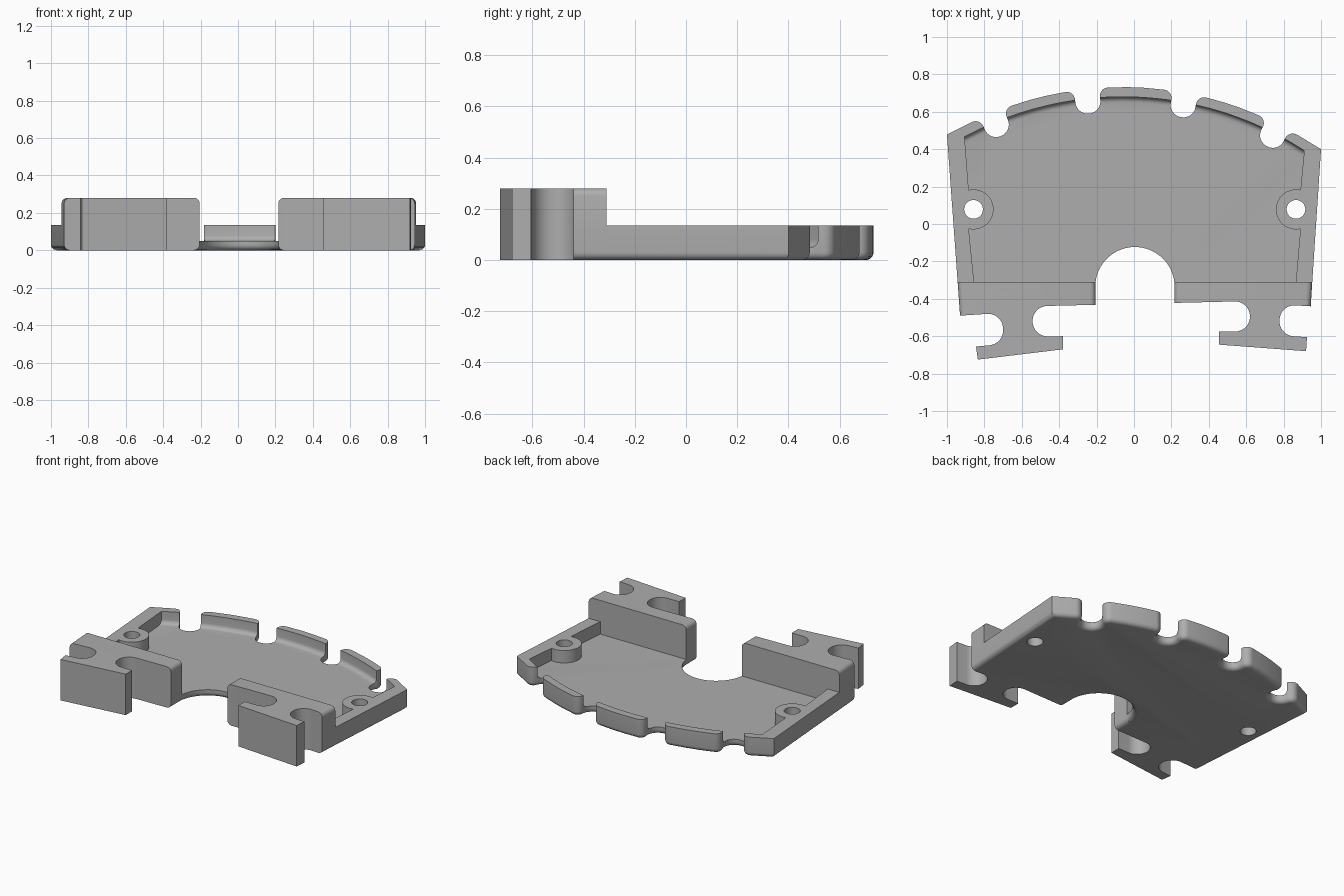
import bpy, bmesh
from math import radians, sin, cos
from mathutils import Vector

if "Cube" in bpy.data.objects:
    bpy.data.objects.remove(bpy.data.objects["Cube"])

grey = bpy.data.materials.new("plain grey")
grey.use_nodes = True
grey.diffuse_color = (0.42, 0.42, 0.42, 1)
grey.node_tree.nodes["Principled BSDF"].inputs["Base Color"].default_value = grey.diffuse_color

HUB = Vector((-0.06, -1.10))      # centre of the big back arc
RIM, TILT, FRONT = 1.832, 2.23, -0.31
WALL, FLOOR, TOP = 0.135, 0.05, 0.28
ROUND = 0.03


def rim(radius, deg, side=0.0):
    """Point at an angle from the arc axis, shifted sideways."""
    a = radians(deg + TILT)
    return HUB + Vector((sin(a), cos(a))) * radius + Vector((cos(a), -sin(a))) * side


def circle(x, y, r, start, end, n):
    angles = [radians(start + (end - start) * i / n) for i in range(n + 1)]
    return [Vector((x + r * cos(a), y + r * sin(a))) for a in angles]


def rounded(corners, n=8):
    """Turn (point, radius) corners into a filleted outline."""
    out = []
    for i, (p, r) in enumerate(corners):
        p = Vector(p)
        if not r:
            out.append(p)
            continue
        u = (Vector(corners[i - 1][0]) - p).normalized()
        v = (Vector(corners[(i + 1) % len(corners)][0]) - p).normalized()
        half = u.angle(v) / 2
        mid = p + (u + v).normalized() * (r / sin(half))
        a = p + u * (r * cos(half) / sin(half)) - mid
        b = p + v * (r * cos(half) / sin(half)) - mid
        w = a.angle(b)
        for k in range(n + 1):
            t = k / n
            out.append(mid + (a * sin((1 - t) * w) + b * sin(t * w)) / sin(w))
    return out


def prism(name, outline, z0, z1, soft=None):
    """Extrude an outline and round the edges picked by the soft rule."""
    bm = bmesh.new()
    face = bm.faces.new([bm.verts.new((p[0], p[1], z0)) for p in outline])
    ext = bmesh.ops.extrude_face_region(bm, geom=[face])["geom"]
    bmesh.ops.translate(bm, vec=(0, 0, z1 - z0),
                        verts=[g for g in ext if isinstance(g, bmesh.types.BMVert)])
    bmesh.ops.recalc_face_normals(bm, faces=bm.faces)
    if soft:
        edges = [e for e in bm.edges if soft(e.verts[0].co, e.verts[1].co)]
        bmesh.ops.bevel(bm, geom=edges, offset=ROUND, segments=5, profile=0.5,
                        affect='EDGES', clamp_overlap=True)
    mesh = bpy.data.meshes.new(name)
    bm.to_mesh(mesh)
    bm.free()
    mesh.materials.append(grey)
    obj = bpy.data.objects.new(name, mesh)
    bpy.context.collection.objects.link(obj)
    return obj


def activate(obj):
    bpy.ops.object.select_all(action='DESELECT')
    obj.select_set(True)
    bpy.context.view_layer.objects.active = obj


def cut(obj, cutter):
    mod = obj.modifiers.new("cut", 'BOOLEAN')
    mod.operation, mod.solver, mod.object = 'DIFFERENCE', 'EXACT', cutter
    activate(obj)
    bpy.ops.object.modifier_apply(modifier=mod.name)
    bpy.data.objects.remove(cutter)


# tray outline: sides, notched back arc, round bore at the front
corners = [((0.953, FRONT), 0), ((1.0, 0.40), 0)]
notches = [24.75, 8.3, -8.3, -24.75]
for i, deg in enumerate(notches):
    for radius, side, fillet in ((RIM, 0.067, 0.045), (1.70, 0.067, 0.065),
                                 (1.70, -0.067, 0.065), (RIM, -0.067, 0.045)):
        corners.append((rim(radius, deg, side), fillet))
    if i < 3:
        step = (notches[i + 1] - deg) / 10
        corners += [(rim(RIM, deg + step * k), 0) for k in (4.2, 5.8)]
corners += [((-1.0, 0.478), 0), ((-0.943, FRONT), 0)]
bore = circle(0.005, -0.335, 0.212, 173.2, 6.8, 32)
bore[0].y = bore[-1].y = FRONT
outline = rounded(corners) + bore


def tray_soft(a, b):
    at_front = abs(a.y - FRONT) < 1e-4 and abs(b.y - FRONT) < 1e-4
    return a.z < 1e-4 and b.z < 1e-4 and not at_front


tray = prism("tray", outline, 0, WALL, tray_soft)

# recess with a coved back edge and round screw bosses left standing
recess = [Vector((0.861, FRONT - 0.05))]
recess += circle(0.866, 0.078, 0.107, -77, -283, 24)
recess += [rim(1.78, 30.8 - 61.4 * k / 24) for k in range(25)]
recess += circle(-0.858, 0.078, 0.107, 104, -104, 24)
recess += [Vector((-0.85, FRONT - 0.05))]
cut(tray, prism("recess_cutter", recess, FLOOR, 0.4,
                lambda a, b: max(a.z, b.z) < FLOOR + 1e-4 and min(a.y, b.y) > 0.3))

# screw holes
for x in (-0.858, 0.866):
    cut(tray, prism("hole_cutter", circle(x, 0.078, 0.05, 0, 348.75, 31), -0.1, 0.4))


# front blocks with a neck between two open slots and a front flange
def block_soft(a, b):
    flat = abs(a.z - b.z) < 1e-4
    return flat and min(a.y, b.y) > -0.5 and abs(a.x - b.x) < 0.02 and abs(a.y - b.y) > 0.1


left_block = [((0.2155, FRONT), 0), ((0.2155, -0.422), 0), ((0.62, -0.412), 0.08),
              ((0.62, -0.575), 0.08), ((0.455, -0.575), 0), ((0.455, -0.645), 0),
              ((0.92, -0.68), 0), ((0.925, -0.605), 0), ((0.778, -0.595), 0.08),
              ((0.778, -0.43), 0.08), ((0.945, -0.44), 0), ((0.953, FRONT), 0)]
right_block = [((-0.2055, FRONT), 0), ((-0.2055, -0.432), 0), ((-0.542, -0.44), 0.08),
               ((-0.542, -0.602), 0.08), ((-0.38, -0.60), 0), ((-0.38, -0.67), 0),
               ((-0.835, -0.725), 0), ((-0.845, -0.655), 0), ((-0.70, -0.642), 0.08),
               ((-0.70, -0.475), 0.08), ((-0.93, -0.49), 0), ((-0.943, FRONT), 0)]
parts = [tray]
for name, shape in (("left_clip_block", left_block), ("right_clip_block", right_block)):
    parts.append(prism(name, rounded(shape, 12), 0, TOP, block_soft))

for obj in parts:
    activate(obj)
    bpy.ops.object.shade_smooth_by_angle(angle=radians(30))
